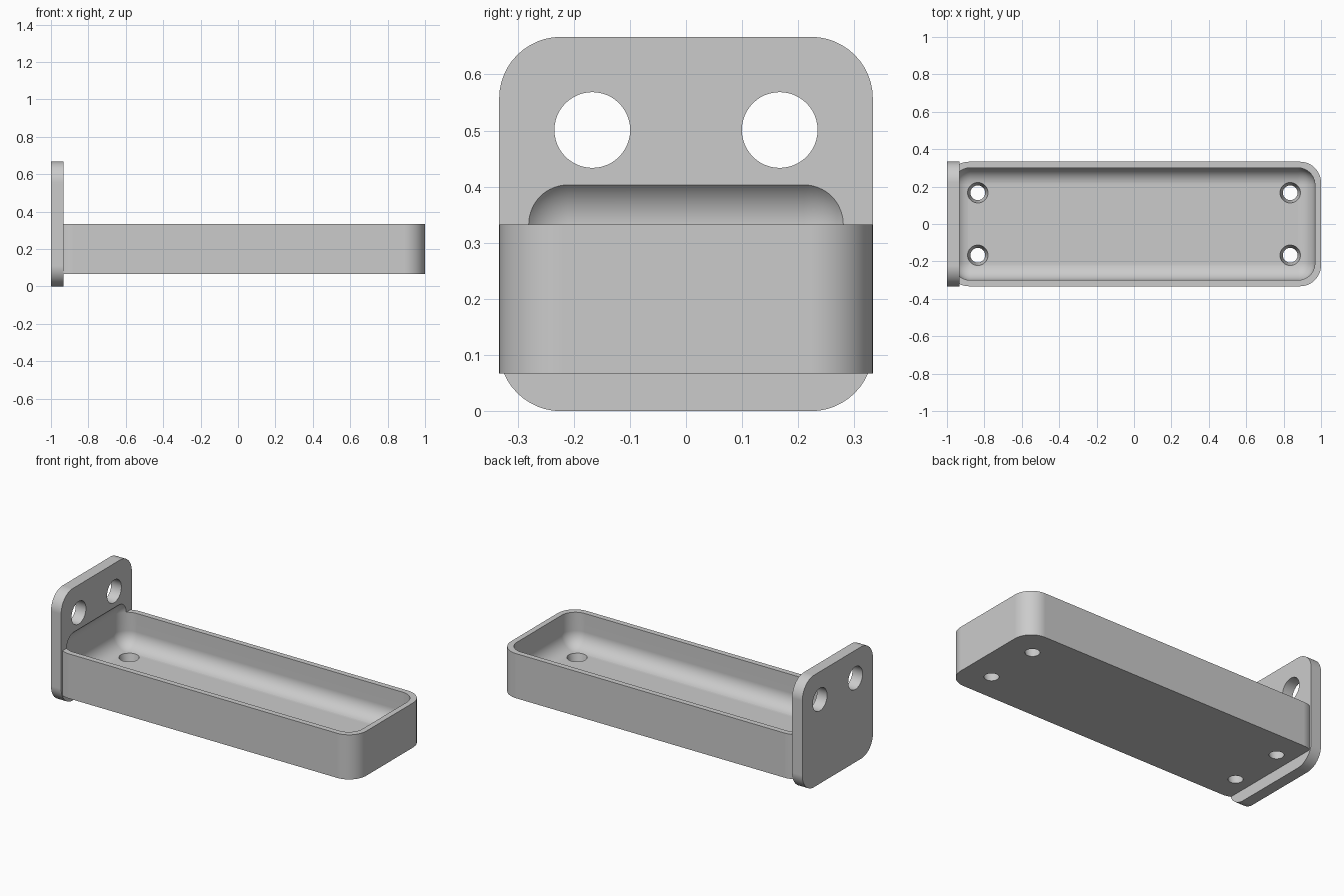
import bpy, bmesh, math
from mathutils import Matrix, Vector

if "Cube" in bpy.data.objects:
    bpy.data.objects.remove(bpy.data.objects["Cube"], do_unlink=True)

grey = bpy.data.materials.new("plain grey")
grey.use_nodes = True
grey.diffuse_color = (0.6, 0.6, 0.6, 1)
grey.node_tree.nodes["Principled BSDF"].inputs["Base Color"].default_value = grey.diffuse_color


def finish(name, bm):
    bmesh.ops.recalc_face_normals(bm, faces=bm.faces)
    mesh = bpy.data.meshes.new(name)
    bm.to_mesh(mesh)
    bm.free()
    mesh.materials.append(grey)
    obj = bpy.data.objects.new(name, mesh)
    bpy.context.collection.objects.link(obj)
    return obj


def rounded_box(name, low, high, radius, axis=None, segments=12):
    """Box with the edges along one axis rounded, or all edges if no axis."""
    low, high = Vector(low), Vector(high)
    bm = bmesh.new()
    bmesh.ops.create_cube(bm, size=1)
    bmesh.ops.scale(bm, vec=high - low, verts=bm.verts)
    bmesh.ops.translate(bm, vec=(low + high) / 2, verts=bm.verts)
    edges = [e for e in bm.edges if axis is None
             or abs((e.verts[0].co - e.verts[1].co).normalized()[axis]) > 0.9]
    bmesh.ops.bevel(bm, geom=edges, offset=radius, offset_type='OFFSET',
                    segments=segments, profile=0.5, affect='EDGES')
    return finish(name, bm)


def round_cutter(name, centre, r_low, r_high, depth, turn=Matrix.Identity(4)):
    bm = bmesh.new()
    bmesh.ops.create_cone(bm, cap_ends=True, segments=48, radius1=r_low,
                          radius2=r_high, depth=depth)
    bmesh.ops.transform(bm, matrix=Matrix.Translation(centre) @ turn, verts=bm.verts)
    return finish(name, bm)


def combine(target, tool, operation):
    mod = target.modifiers.new(operation.title(), 'BOOLEAN')
    mod.operation, mod.solver, mod.object = operation, 'EXACT', tool
    bpy.ops.object.select_all(action='DESELECT')
    bpy.context.view_layer.objects.active = target
    target.select_set(True)
    bpy.ops.object.modifier_apply(modifier=mod.name)
    bpy.data.objects.remove(tool, do_unlink=True)


# Tray body, its end buried in the plate
tray = rounded_box("tray_with_mounting_plate", (-0.995, -0.333, 0.067), (1, 0.333, 0.333), 0.113, axis=2)

# Upright mounting plate with two screw holes
plate = rounded_box("mounting_plate", (-1, -0.333, 0), (-0.933, 0.333, 0.667), 0.11, axis=0)
sideways = Matrix.Rotation(math.pi / 2, 4, 'Y')
for y in (-0.167, 0.167):
    combine(plate, round_cutter("screw", (-0.967, y, 0.501), 0.0675, 0.0675, 0.2, sideways), 'DIFFERENCE')
combine(tray, plate, 'UNION')

# Filleted hollow, which also bites slightly into the plate
hollow = rounded_box("hollow", (-0.967, -0.3, 0.133), (0.967, 0.3, 0.423), 0.09)
combine(tray, hollow, 'DIFFERENCE')

# Tapered drain holes through the thick floor
for y in (-0.167, 0.167):
    for x in (-0.835, 0.835):
        combine(tray, round_cutter("drain", (x, y, 0.1), 0.037, 0.057, 0.087), 'DIFFERENCE')

# Smooth curves with crisp edges and clean flats
bpy.ops.object.shade_smooth_by_angle(angle=math.radians(25))
weighted = tray.modifiers.new("Weighted Normals", 'WEIGHTED_NORMAL')
weighted.keep_sharp = True
